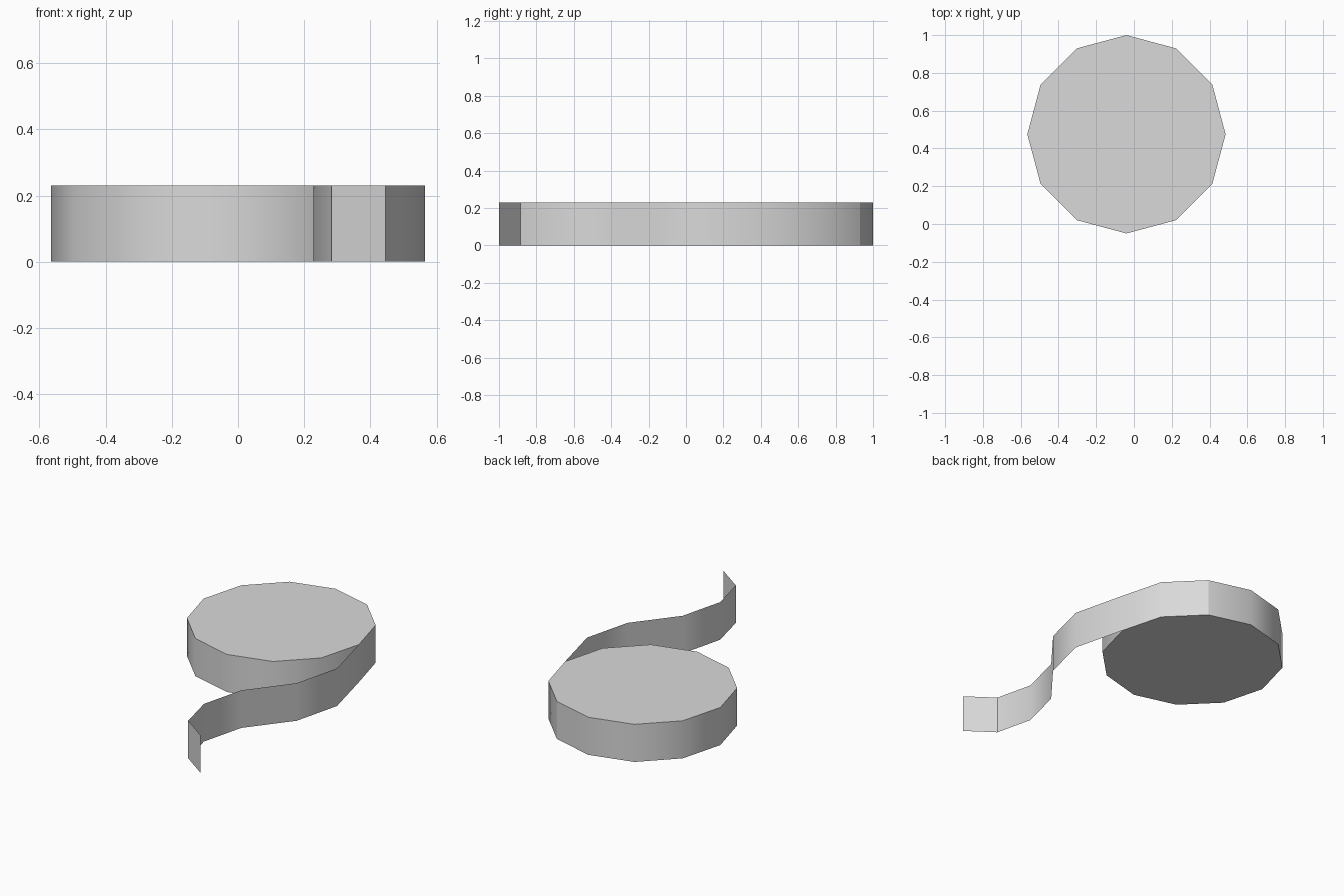
import bpy, bmesh, math

cube = bpy.data.objects.get("Cube")
if cube:
    bpy.data.objects.remove(cube, do_unlink=True)

HEIGHT = 0.23
RADIUS = 0.525
CENTRE = (-0.04, 0.475)
SIDES = 12

grey = bpy.data.materials.new("light_grey")
grey.use_nodes = True
colour = (0.7, 0.7, 0.7, 1)
grey.diffuse_color = colour
grey.node_tree.nodes["Principled BSDF"].inputs["Base Color"].default_value = colour


def rim_point(step):
    angle = math.tau * step / SIDES
    return (CENTRE[0] + RADIUS * math.cos(angle),
            CENTRE[1] + RADIUS * math.sin(angle))


def finish(name, bm):
    mesh = bpy.data.meshes.new(name)
    bm.to_mesh(mesh)
    bm.free()
    mesh.materials.append(grey)
    obj = bpy.data.objects.new(name, mesh)
    bpy.context.collection.objects.link(obj)
    return obj


# Flat top and bottom of the roll
bm = bmesh.new()
rim = [rim_point(i) for i in range(SIDES)]
bm.faces.new([bm.verts.new((x, y, HEIGHT)) for x, y in rim])
bm.faces.new([bm.verts.new((x, y, 0)) for x, y in reversed(rim)])
finish("roll_ends", bm)

# Thin strip: loose tail first, then once round the roll
tail = [(0.445, -1.0), (0.283, -0.885), (0.228, -0.655),
        (0.295, -0.39), (0.493, -0.137), (0.565, 0.15)]
path = tail + [rim_point(i) for i in range(SIDES + 1)]
sharp_columns = {1, len(tail) + 2}  # fold near the tail tip, seam on the roll

bm = bmesh.new()
columns = [(bm.verts.new((x, y, 0)), bm.verts.new((x, y, HEIGHT))) for x, y in path]
for (a, b), (c, d) in zip(columns, columns[1:]):
    bm.faces.new((a, c, d, b)).smooth = True
for i in sharp_columns:
    bm.edges.get(columns[i]).smooth = False
finish("wound_strip", bm)
